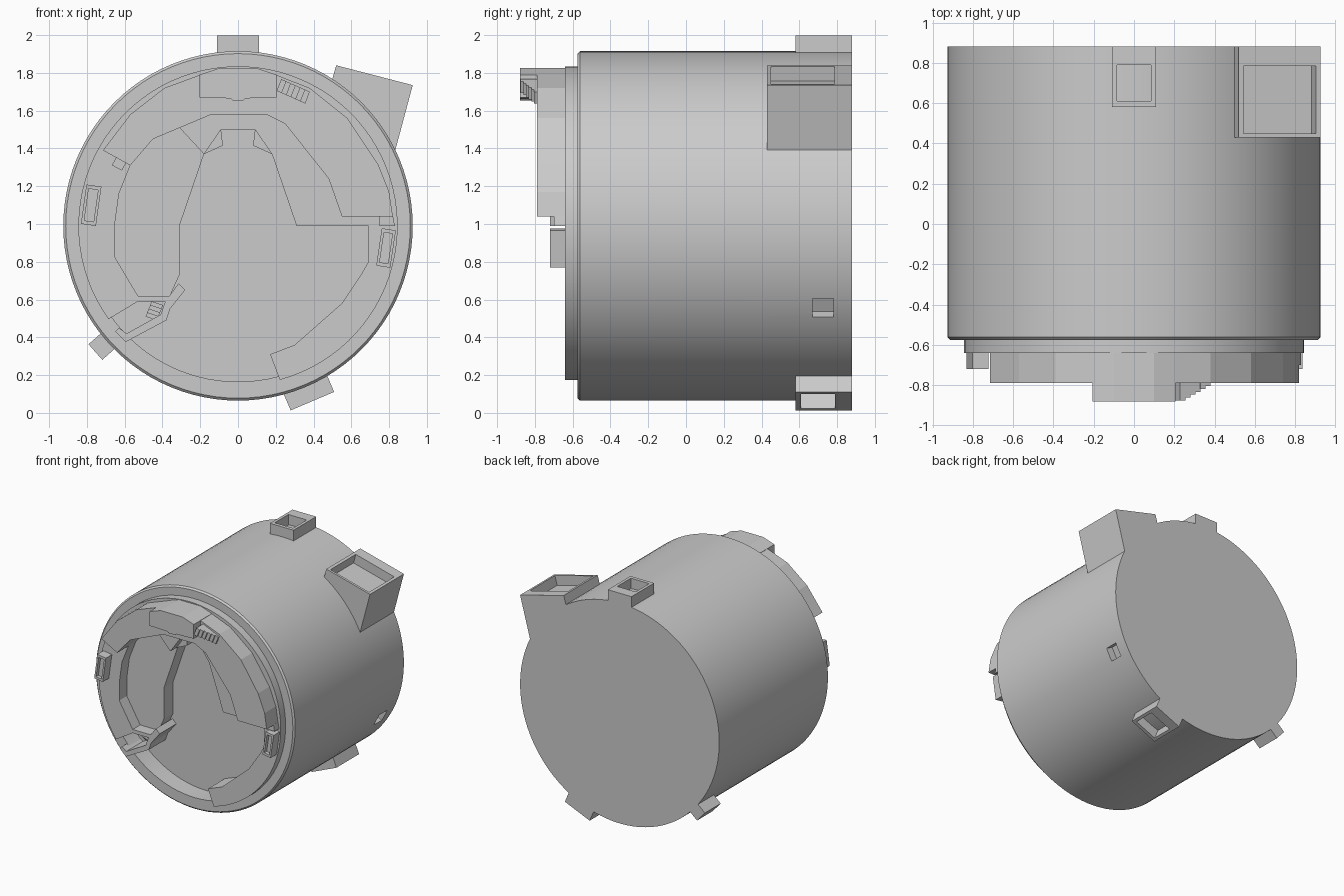
import bpy, bmesh
from math import cos, sin, radians, pi, atan2, degrees

if "Cube" in bpy.data.objects:
    bpy.data.objects.remove(bpy.data.objects["Cube"])

CZ = 0.99          # height of the barrel axis
FLOOR, RIM, TIER1, TIER2 = -0.42, -0.575, -0.64, -0.79


def make(name, bm):
    bmesh.ops.recalc_face_normals(bm, faces=bm.faces)
    me = bpy.data.meshes.new(name)
    bm.to_mesh(me)
    bm.free()
    ob = bpy.data.objects.new(name, me)
    bpy.context.collection.objects.link(ob)
    return ob


def prism(name, pts, y0, y1):
    """Extrude an (x, z) outline from y0 to y1."""
    bm = bmesh.new()
    a = [bm.verts.new((x, y0, z)) for x, z in pts]
    b = [bm.verts.new((x, y1, z)) for x, z in pts]
    bm.faces.new(a)
    bm.faces.new(b[::-1])
    for i in range(len(pts)):
        j = (i + 1) % len(pts)
        bm.faces.new((a[i], b[i], b[j], a[j]))
    return make(name, bm)


def arc(r, a0, a1, n):
    return [(r * cos(radians(a0 + (a1 - a0) * i / n)),
             CZ + r * sin(radians(a0 + (a1 - a0) * i / n))) for i in range(n + 1)]


def angle_of(x, z):
    return degrees(atan2(z - CZ, x)) % 360


def radial(ang, w, r0, r1):
    """Rectangle outline pointing away from the axis."""
    c, s = cos(radians(ang)), sin(radians(ang))
    return [(r * c - t * s, CZ + r * s + t * c)
            for r, t in ((r0, -w / 2), (r1, -w / 2), (r1, w / 2), (r0, w / 2))]


def cut(ob, cutter):
    m = ob.modifiers.new("cut", 'BOOLEAN')
    m.object, m.solver = cutter, 'EXACT'
    bpy.context.view_layer.objects.active = ob
    bpy.ops.object.modifier_apply(modifier=m.name)
    bpy.data.objects.remove(cutter)


def smooth(ob):
    bpy.ops.object.select_all(action='DESELECT')
    ob.select_set(True)
    bpy.context.view_layer.objects.active = ob
    bpy.ops.object.shade_smooth_by_angle(angle=radians(20))


# Barrel: lathed cup with a bevelled front rim and a sunken floor
profile = [(0.925, 0.88), (0.925, -0.562), (0.912, RIM), (0.825, RIM), (0.825, FLOOR)]
N = 96
bm = bmesh.new()
rings = [[bm.verts.new((r * cos(2 * pi * i / N), y, CZ + r * sin(2 * pi * i / N)))
          for i in range(N)] for r, y in profile]
for p, q in zip(rings, rings[1:]):
    for i in range(N):
        j = (i + 1) % N
        bm.faces.new((p[i], p[j], q[j], q[i]))
bm.faces.new(rings[0])
bm.faces.new(rings[-1])
barrel = make("barrel", bm)
cut(barrel, prism("hole_cutter", radial(-28, 0.11, 0.86, 1.0), 0.67, 0.78))
smooth(barrel)

# Front plate: round outside, angular cut-out inside, open at the bottom
end_r, end_l = angle_of(0.22, 0.18) - 360, angle_of(-0.68, 0.5)
inner = [(-0.53, 0.59), (-0.37, 0.59), (-0.36, 0.62), (-0.53, 0.62), (-0.655, 0.83),
         (-0.655, 0.98), (-0.63, 1.16), (-0.57, 1.31), (-0.45, 1.45), (-0.31, 1.51),
         (-0.18, 1.37), (-0.09, 1.5), (0.09, 1.5), (0.18, 1.37), (0.31, 0.99),
         (0.69, 0.99), (0.69, 0.8), (0.65, 0.73), (0.52, 0.55), (0.30, 0.36), (0.17, 0.31)]
inner[18] = (0.55, 0.58)
smooth(prism("front_plate", arc(0.845, end_r, end_l, 72) + inner, FLOOR + 0.01, TIER1))

# Recessed panel on the left of the opening
prism("left_panel", [(-0.31, 0.99), (-0.18, 1.37), (-0.31, 1.51), (-0.45, 1.45),
                     (-0.57, 1.31), (-0.63, 1.16), (-0.655, 0.98), (-0.655, 0.83),
                     (-0.53, 0.62), (-0.36, 0.62), (-0.31, 0.73)], FLOOR + 0.01, -0.54)

# Raised faceted upper plate
prism("upper_plate", [(0.82, 1.04), (0.80, 1.17), (0.74, 1.32), (0.58, 1.56), (0.38, 1.72),
                      (0.2, 1.79), (-0.2, 1.79), (-0.39, 1.72), (-0.57, 1.58), (-0.715, 1.39),
                      (-0.57, 1.31), (-0.45, 1.45), (-0.14, 1.58), (0.15, 1.58), (0.25, 1.53),
                      (0.48, 1.24), (0.55, 1.04)], TIER1 + 0.01, TIER2)

# Small wedges in the upper corners of the opening
for s in (-1, 1):
    prism("corner_wedge", [(s * 0.18, 1.37), (s * 0.09, 1.5), (s * 0.08, 1.415)],
          FLOOR + 0.01, -0.56)

# Housing at the top with a stepped ramp beside it
prism("top_housing", [(-0.205, 1.67), (-0.04, 1.665), (-0.03, 1.655), (0.03, 1.655),
                      (0.04, 1.665), (0.205, 1.67), (0.205, 1.79), (0.1, 1.825),
                      (-0.1, 1.825), (-0.205, 1.79)], TIER1, -0.88)
for i in range(6):
    x, z = 0.205 + i * 0.025, 1.735 - i * 0.011
    prism("ramp_step", [(x, z - 0.03), (x + 0.026, z - 0.042), (x + 0.05, z + 0.02),
                        (x + 0.024, z + 0.032)], TIER2 + 0.01, -0.875 + i * 0.014)

# Side tabs with sunken centres
for ang, w, r0, r1 in ((172, 0.21, 0.745, 0.825), (-8.5, 0.2, 0.755, 0.83)):
    tab = prism("side_tab", radial(ang, w, r0, r1), TIER1 + 0.01, -0.72)
    cut(tab, prism("tab_cutter", radial(ang, w - 0.04, r0 + 0.015, r1 - 0.015), -0.69, -0.8))
prism("right_ledge", [(0.75, 0.99), (0.83, 0.99), (0.82, 1.045), (0.75, 1.045)], -0.63, -0.7)
prism("left_peg", radial(152, 0.06, 0.68, 0.74), TIER1 + 0.01, -0.7)

# Hooked bracket and small steps at the lower left
prism("hook_bracket", [(-0.65, 0.43), (-0.595, 0.375), (-0.38, 0.49), (-0.36, 0.55),
                       (-0.28, 0.65), (-0.315, 0.685), (-0.385, 0.59), (-0.41, 0.52),
                       (-0.59, 0.42), (-0.63, 0.45)], FLOOR + 0.01, -0.64)
for i in range(4):
    x, z = -0.49 + i * 0.008, 0.5 + i * 0.02
    prism("bracket_step", [(x, z + 0.01), (x + 0.06, z - 0.01), (x + 0.07, z + 0.01),
                           (x + 0.01, z + 0.03)], FLOOR + 0.01, -0.54 - i * 0.025)

# Rear lugs around the barrel, each a small box with an outward pocket
for ang, w, y0, pocket in ((90, 0.22, 0.58, True), (-67, 0.25, 0.58, True),
                           (-138.5, 0.11, 0.67, False)):
    lug = prism("rear_lug", radial(ang, w, 0.88, 1.008), y0, 0.88)
    if pocket:
        cut(lug, prism("lug_cutter", radial(ang, w - 0.05, 0.8, 1.1), y0 + 0.03, 0.79))

# Large tilted lug with a shallow tray on top
big = prism("large_lug", [(0.52, 1.84), (0.925, 1.735), (0.83, 1.38), (0.6, 1.4),
                          (0.45, 1.6), (0.5, 1.77)], 0.43, 0.88)
d, n, o = (0.968, -0.251), (0.251, 0.968), (0.52, 1.84)
tray = [(o[0] + d[0] * u + n[0] * v, o[1] + d[1] * u + n[1] * v)
        for u, v in ((0.025, 0.1), (0.395, 0.1), (0.395, -0.08), (0.025, -0.08))]
cut(big, prism("tray_cutter", tray, 0.45, 0.785))
